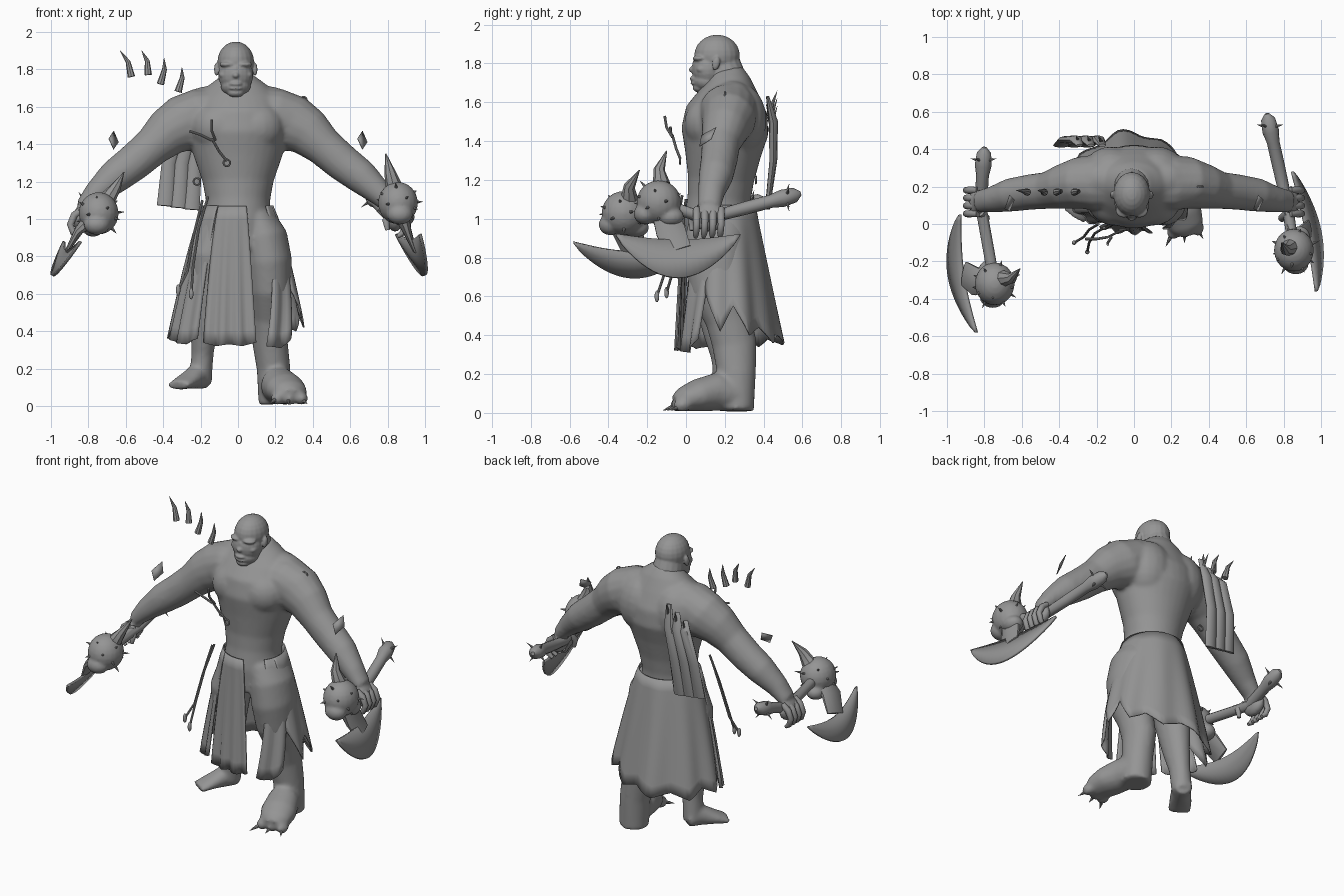
import bpy, bmesh, math, random
from mathutils import Vector, Matrix

if "Cube" in bpy.data.objects:
    bpy.data.objects.remove(bpy.data.objects["Cube"])
random.seed(4)
grey = bpy.data.materials.new("plain grey")
grey.use_nodes = True
grey.diffuse_color = (0.3, 0.3, 0.3, 1)
grey.node_tree.nodes["Principled BSDF"].inputs["Base Color"].default_value = (0.3, 0.3, 0.3, 1)


def finish(bm, name, solid=0.0, angle=40):
    bmesh.ops.recalc_face_normals(bm, faces=bm.faces[:])
    me = bpy.data.meshes.new(name)
    bm.to_mesh(me)
    bm.free()
    ob = bpy.data.objects.new(name, me)
    bpy.context.collection.objects.link(ob)
    me.materials.append(grey)
    bpy.ops.object.select_all(action='DESELECT')
    bpy.context.view_layer.objects.active = ob
    ob.select_set(True)
    bpy.ops.object.shade_smooth_by_angle(angle=math.radians(angle))
    if solid:
        m = ob.modifiers.new("thickness", 'SOLIDIFY')
        m.thickness, m.offset = solid, 0
    return ob


def tube(bm, stations, ref=(0, 1, 0), n=16):
    """Closed loft through stations (x, y, z, side radius, ref radius)."""
    pts = [Vector(s[:3]) for s in stations]
    ref, rings = Vector(ref), []
    for i, s in enumerate(stations):
        t = (pts[min(i + 1, len(pts) - 1)] - pts[max(i - 1, 0)]).normalized()
        u = t.cross(ref).normalized()
        v = u.cross(t)
        angles = [2 * math.pi * k / n for k in range(n)]
        rings.append([bm.verts.new(pts[i] + u * s[3] * math.cos(a) + v * s[-1] * math.sin(a)) for a in angles])
    for a, b in zip(rings, rings[1:]):
        for k in range(n):
            bm.faces.new((a[k], a[(k + 1) % n], b[(k + 1) % n], b[k]))
    bm.faces.new(rings[0][::-1])
    bm.faces.new(rings[-1])


def ball(bm, loc, size, tilt=0):
    m = Matrix.Translation(loc) @ Matrix.Rotation(tilt, 4, 'X') @ Matrix.Diagonal((*size, 1))
    bmesh.ops.create_uvsphere(bm, u_segments=20, v_segments=12, radius=1, matrix=m)


def spike(bm, base, tip, r, bend=(0, 0, 0)):
    a, b = Vector(base), Vector(tip)
    mid = (a + b) / 2 + Vector(bend)
    d = (b - a).normalized()
    ref = (1, 0, 0) if abs(d.x) < 0.7 else (0, 0, 1)
    tube(bm, [(*a, r), (*mid, r * 0.65), (*b, r * 0.06)], ref, 8)


def remeshed(bm, name, voxel, rounds):
    ob = finish(bm, name)
    m = ob.modifiers.new("blend", 'REMESH')
    m.mode, m.voxel_size, m.use_smooth_shade = 'VOXEL', voxel, True
    s = ob.modifiers.new("soften", 'SMOOTH')
    s.factor, s.iterations = 0.5, rounds


# Body: torso, muscles, arms, legs
bm = bmesh.new()
tube(bm, [(0, .17, .85, .19, .17), (0, .16, 1.0, .175, .17), (0, .17, 1.1, .172, .163), (0, .18, 1.2, .19, .17),
          (0, .19, 1.33, .235, .195), (0, .2, 1.45, .27, .225), (0, .21, 1.56, .27, .21),
          (0, .22, 1.65, .22, .155), (0, .22, 1.72, .15, .11), (0, .21, 1.77, .08, .08)], n=32)
for s in (-1, 1):
    ball(bm, (s * .1, .125, 1.49), (.15, .135, .14))
    ball(bm, (s * .12, .27, 1.51), (.16, .145, .19))
    ball(bm, (s * .15, .24, 1.63), (.14, .1, .08))
    tube(bm, [(s * .1, .22, 1.57, .13, .14), (s * .2, .22, 1.56, .14, .15), (s * .29, .22, 1.51, .155, .14),
              (s * .38, .2, 1.46, .13, .12), (s * .46, .18, 1.385, .105, .1), (s * .56, .17, 1.3, .1, .095),
              (s * .66, .155, 1.225, .092, .09), (s * .76, .13, 1.135, .068, .07), (s * .83, .12, 1.06, .045, .06)])
    ball(bm, (s * .84, .12, 1.0), (.045, .085, .07))
# Standing leg and raised leg, each with a foot
tube(bm, [(.1, .17, 1.0, .1, .15), (.14, .155, .9, .125, .16), (.16, .15, .78, .128, .16), (.17, .17, .63, .12, .15),
          (.17, .22, .48, .1, .12), (.17, .25, .35, .095, .115), (.19, .26, .2, .09, .1), (.2, .26, .01, .09, .09)], n=24)
tube(bm, [(.2, .28, .09, .08, .08), (.22, .16, .11, .1, .1), (.255, .06, .09, .11, .085), (.28, -.01, .07, .095, .065),
          (.29, -.05, .05, .06, .045)], (0, 0, 1))
tube(bm, [(-.1, .17, 1.0, .1, .15), (-.15, .15, .8, .12, .15), (-.17, .16, .6, .1, .12), (-.18, .18, .42, .075, .095),
          (-.19, .2, .28, .06, .07), (-.2, .21, .13, .06, .065)])
tube(bm, [(-.18, .25, .14, .055, .05), (-.22, .18, .16, .06, .07), (-.28, .1, .13, .07, .04),
          (-.32, .04, .11, .07, .025)], (0, 0, 1))
for i in range(3):
    ball(bm, (.21 + i * .065, -.04 + i * .01, .04), (.035, .045, .035))
remeshed(bm, "body", .012, 8)

# Fingers and thumbs
for s, side in ((-1, "right"), (1, "left")):
    bm = bmesh.new()
    for i in range(4):
        y = .055 + i * .042
        tube(bm, [(s * .835, y, 1.05, .018), (s * .875, y, 1.02, .02), (s * .897, y, .97, .018),
                  (s * .88, y - .004, .925, .017), (s * .855, y - .006, .905, .01)], n=10)
    tube(bm, [(s * .82, .06, 1.03, .022), (s * .79, .03, .99, .02), (s * .8, .03, .94, .012)], n=10)
    finish(bm, side + "_fingers", angle=60)

# Head with brow, nose, lips, jaw and ears
bm = bmesh.new()
hx = -.012
tube(bm, [(0, .21, 1.66, .09, .09), (hx, .2, 1.75, .095, .1), (hx, .17, 1.82, .08, .1)])
ball(bm, (hx, .16, 1.84), (.098, .118, .108))
ball(bm, (hx, .115, 1.77), (.094, .085, .1))
ball(bm, (hx, .11, 1.71), (.08, .078, .058))
ball(bm, (hx, .072, 1.675), (.045, .038, .026))
ball(bm, (hx, .045, 1.722), (.036, .026, .014))
ball(bm, (hx, .05, 1.698), (.04, .026, .011))
ball(bm, (hx, .04, 1.768), (.02, .026, .018))
ball(bm, (hx, .055, 1.795), (.012, .024, .03))
for s in (-1, 1):
    ball(bm, (hx + s * .042, .072, 1.826), (.045, .038, .016))
    ball(bm, (hx + s * .062, .085, 1.77), (.028, .032, .022))
    ball(bm, (hx + s * .103, .155, 1.8), (.013, .02, .036), -.2)
remeshed(bm, "head", .006, 3)


# Hanging cloth: panels between two angles, 0 = front, 90 = left side
def panel(name, top, bottom, hems, folds=.012, pitch=1.3, z_top=1.07):
    bm = bmesh.new()
    cols, rows, grid = (len(hems) - 1) * 4, 10, []
    for c in range(cols + 1):
        f = c / cols
        i = min(int(c / 4), len(hems) - 2)
        hem = hems[i] + (hems[i + 1] - hems[i]) * (c / 4 - i)
        line = []
        for r in range(rows + 1):
            t = r / rows
            z = z_top + (hem - z_top) * t
            d = (z_top - z) / (z_top - .33)
            a = math.radians((top[0] + (top[1] - top[0]) * f) * (1 - t) + (bottom[0] + (bottom[1] - bottom[0]) * f) * t)
            k = folds * d * math.sin(c * pitch)
            tail = .045 * d * max(0, math.cos((a - math.radians(187)) * 2.5)) if abs(math.degrees(a) - 187) < 36 else 0
            rx, ry = .185 + .185 * d ** .8 + k, .185 + .065 * d + k + tail
            line.append(bm.verts.new((rx * math.sin(a), .17 + .035 * d - ry * math.cos(a), z)))
        grid.append(line)
    for a, b in zip(grid, grid[1:]):
        for r in range(rows):
            bm.faces.new((a[r], a[r + 1], b[r + 1], b[r]))
    finish(bm, name, .008, 60)


panel("front_apron", (-34, 14), (-30, 15), [.34, .32, .33, .32, .34])
panel("right_front_flap", (-75, -36), (-80, -36), [.36, .34, .33, .36])
panel("left_front_flap", (54, 90), (24, 54), [.32, .31, .38])
panel("back_skirt", (74, 286), (66, 284), [.62, .42, .55, .4, .44, .36, .4, .35, .38, .34, .4, .36, .5], .014, .75)

# Strips hung on the back
bm = bmesh.new()
for i in range(3):
    x0, x1, low = -.17 - i * .06, -.25 - i * .07, 1.05 + i * .01
    tube(bm, [(x0, .42, 1.63 - i * .04, .02, .008), (x0 - .02, .45, 1.5, .036, .024), (x1 + .02, .45, 1.3, .038, .02),
              (x1, .42, low, .044, .012)], n=8)
    spike(bm, (x0, .43, 1.55 - i * .05), (x0 - .02, .47, 1.66 - i * .04), .012)
finish(bm, "back_strips")

# Claws above the right shoulder, toe claws
bm = bmesh.new()
for x0, z0, x1, z1 in ((-.57, 1.76, -.63, 1.9), (-.48, 1.77, -.515, 1.9), (-.415, 1.72, -.395, 1.86), (-.32, 1.68, -.3, 1.81)):
    spike(bm, (x0, .17, z0), (x1, .18, z1), .02, (.012, 0, .01))
finish(bm, "shoulder_claws")
bm = bmesh.new()
for i in range(3):
    x = .2 + i * .07
    spike(bm, (x, -.06 + i * .015, .035), (x + .03 * (i - 1), -.12 + i * .02, .012), .013)
finish(bm, "toe_claws")

# Cords and chest ornament
bm = bmesh.new()
for path in (((-.16, -.02, 1.12), (-.21, -.05, .95), (-.24, -.1, .75), (-.25, -.15, .6)),
             ((-.19, 0, 1.1), (-.24, -.03, .9), (-.27, -.07, .72), (-.32, -.1, .62)),
             ((-.26, -.08, 1.47), (-.2, -.08, 1.45), (-.14, -.07, 1.42)),
             ((-.14, -.07, 1.43), (-.1, -.05, 1.36), (-.06, -.03, 1.31)),
             ((-.14, -.11, 1.53), (-.14, -.1, 1.47), (-.12, -.07, 1.42))):
    tube(bm, [(*p, .007) for p in path], n=8)
for end in ((-.25, -.15, .6), (-.32, -.1, .62)):
    ball(bm, end, (.012, .012, .03))
finish(bm, "cords")
for i, p in enumerate(((-.06, -.03, 1.3), (.35, .2, 1.635), (.42, .12, 1.51), (-.22, .36, 1.2))):
    bpy.ops.mesh.primitive_torus_add(location=p, rotation=(1.57, 0, 0), major_radius=.018, minor_radius=.005,
                                     major_segments=16, minor_segments=8)
    bpy.context.object.name = "ring_%d" % i
    bpy.context.object.data.materials.append(grey)
for s in (-1, 1):
    bm = bmesh.new()
    pts = [(0, .07, 1.42 - .048), (.026, .13, 1.41), (0, .155, 1.47), (-.026, .08, 1.43)]
    bm.faces.new([bm.verts.new((s * .665 + x, y, z)) for x, y, z in pts])
    finish(bm, "right_arm_plate" if s < 0 else "left_arm_plate", .004)


# Skull axes
def axe(name, s, skull, butt, horn, blade):
    c = Vector(skull)
    grip = Vector((s * .82, .1, 1.0))
    bm = bmesh.new()
    b = Vector(butt)
    dirn = (grip - b).normalized()
    radii = ((0, .012), (.03, .038), (.1, .045), (.16, .034), (.3, .034))
    tube(bm, [(*(b + dirn * d), r) for d, r in radii] + [(*grip, .03), (*c, .03)], (0, 0, 1), 12)
    for k in range(4):
        a = k * math.pi / 2 + .6
        p = b + dirn * .08
        spike(bm, p, p + Vector((math.cos(a), .2, math.sin(a))) * .085, .012)
    finish(bm, name + "_handle")
    bm = bmesh.new()
    ball(bm, c, (.107, .115, .113))
    ball(bm, c + Vector((s * .01, -.07, -.06)), (.07, .06, .055))
    ball(bm, c + Vector((s * .03, .06, -.075)), (.06, .07, .05))
    remeshed(bm, name + "_skull", .01, 3)
    bm = bmesh.new()
    h = Vector(horn)
    spike(bm, c + (h - c) * .35, h, .045, (0, -.025, -.01))
    for k in range(16):
        a, e = k * 2.4, -.75 + k * .1
        d = Vector((math.cos(a) * math.sqrt(1 - e * e), math.sin(a) * math.sqrt(1 - e * e), e))
        spike(bm, c + d * .095, c + d * (.12 + .03 * random.random()), .01)
    finish(bm, name + "_horn_and_spikes")
    # Crescent blade, sloping outward as it drops and turned about the vertical
    y0, y1, top, notch, base, yaw, slope = blade
    mid = (y0 + y1) / 2

    def out(y, z):
        return s * (base + yaw * (mid - y) + slope * (top - z))

    bm = bmesh.new()
    n, rows = 20, []
    for k in range(n + 1):
        t = k / n
        arc = math.sin(math.pi * t)
        y = y0 + (y1 - y0) * t
        zi, zo = top - notch * arc, top - .004 - (top - .7) * arc ** .8
        rows.append([bm.verts.new((out(y, z), y, z)) for z in (zi, (zi + zo) / 2, zo)])
    for p, q in zip(rows, rows[1:]):
        for j in range(2):
            bm.faces.new((p[j], p[j + 1], q[j + 1], q[j]))
    finish(bm, name + "_blade", .016)
    bm = bmesh.new()
    tube(bm, [(*c, .06, .05), (out(mid, .94), mid - .04, .94, .025, .08), (out(mid, .84), mid, .84, .012, .07)], n=10)
    finish(bm, name + "_blade_mount")


axe("left_axe", 1, (.855, -.14, 1.085), (.71, .59, 1.13), (.79, -.1, 1.35), (-.36, .28, .92, .03, .91, .2, .38))
axe("right_axe", -1, (-.745, -.32, 1.03), (-.8, .41, 1.1), (-.61, -.24, 1.25), (-.58, .05, .88, .05, .885, -.14, .58))
